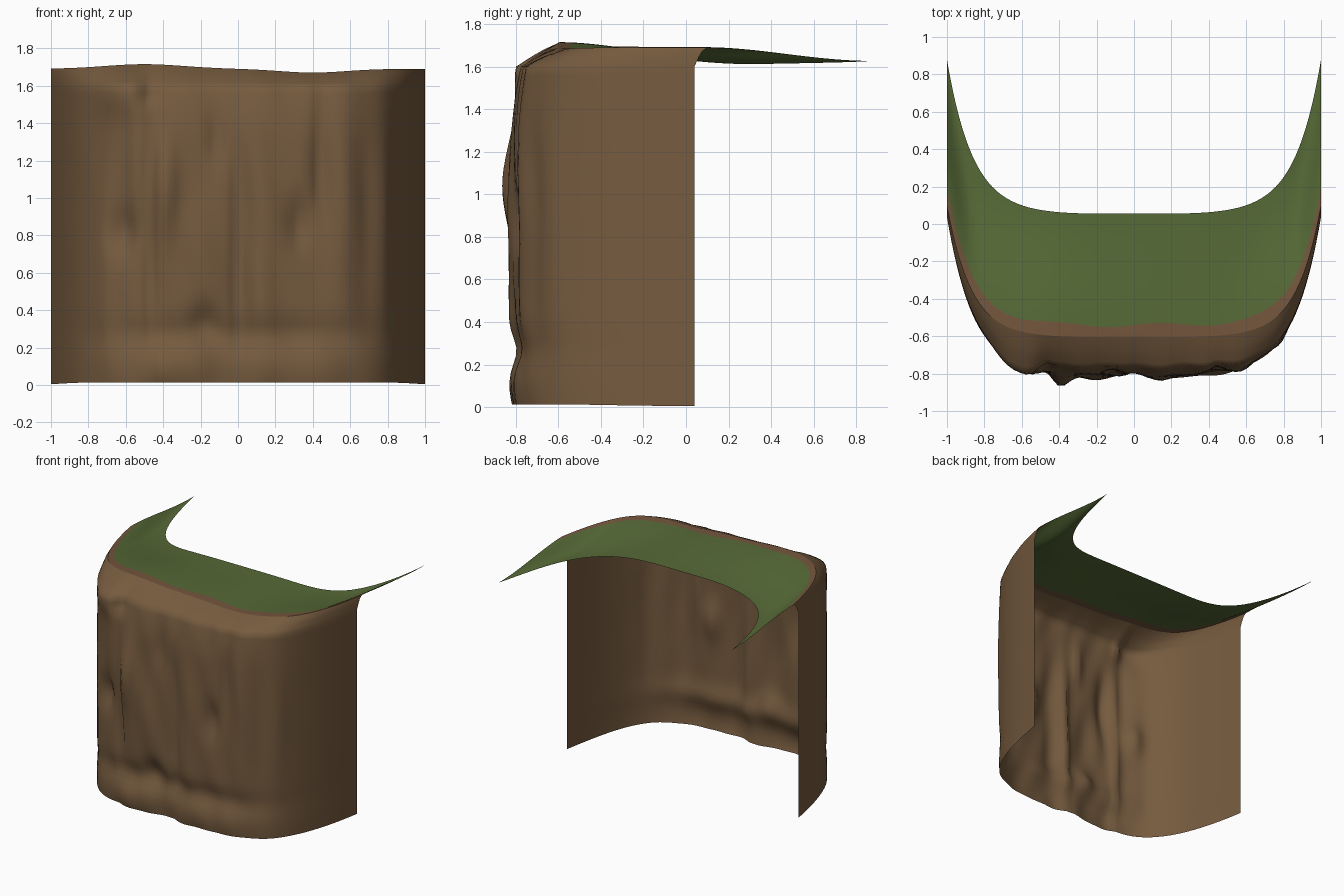
import bpy, math
from mathutils import Vector

if "Cube" in bpy.data.objects:
    bpy.data.objects.remove(bpy.data.objects["Cube"])


def material(name, rgb):
    m = bpy.data.materials.new(name)
    m.diffuse_color = (*rgb, 1)
    m.use_nodes = True
    m.node_tree.nodes["Principled BSDF"].inputs["Base Color"].default_value = m.diffuse_color
    return m


earth = material("earth brown", (0.180, 0.104, 0.049))
rim_earth = material("rim brown", (0.172, 0.092, 0.046))
grass = material("grass green", (0.094, 0.144, 0.038))

N = 84
XS = [math.sin(math.pi / 2 * (2 * i / N - 1)) for i in range(N + 1)]
XS[0], XS[-1] = -1.0, 1.0

# Rock relief: centre x, centre z, width, height, outward amount
BUMPS = [
    (-0.39, 1.03, .06, .25, .07), (-0.39, 0.10, .09, .12, .02),
    (-0.53, 1.25, .05, .30, .035), (-0.48, 1.56, .04, .06, -.05),
    (-0.60, 1.58, .12, .14, .06), (-0.62, 0.82, .07, .12, -.05),
    (-0.70, 0.60, .05, .50, .015), (-0.47, 0.60, .03, .50, -.035),
    (-0.22, 0.75, .10, .30, .03), (-0.18, 0.34, .08, .09, -.045),
    (-0.12, 1.30, .04, .15, -.03), (0.01, 0.70, .035, .60, -.045),
    (-0.08, 0.05, .13, .20, -.03), (0.13, 0.70, .06, .60, .025),
    (0.15, 1.00, .10, .45, .015), (0.33, 0.87, .06, .14, -.045),
    (0.44, 1.20, .04, .40, -.04), (0.56, 1.10, .06, .55, .025),
    (0.68, 0.90, .035, .50, -.01), (0.77, 0.90, .04, .50, .015),
]


def relief(x, z):
    d = sum(a * math.exp(-((x - cx) / sx) ** 2 - ((z - cz) / sz) ** 2)
            for cx, cz, sx, sz, a in BUMPS)
    mid = math.exp(-(x / .68) ** 4)
    d += mid * .018 * math.exp(-((z - .1) / .1) ** 2)        # foot
    d -= mid * .03 * math.exp(-((z - .27) / .08) ** 2)       # undercut above the foot
    lean = max(0, (z - 1.3) / .3)
    d -= mid * .04 * lean * lean                             # shoulder leaning back
    d += mid * .008 * math.sin(23 * x + 3 * z) * math.cos(7 * z + 5 * x)
    return d + mid * .02


def plan(x):
    return -0.785 + 1.025 * (.3 * x ** 4 + .505 * abs(x) ** 9)


def outward(x):
    slope = 1.025 * (1.2 * x ** 3 + 4.545 * abs(x) ** 8 * (1 if x > 0 else -1))
    return Vector((slope, -1, 0)).normalized()


def wall_point(x, z):
    p = Vector((x, plan(x), z)) + outward(x) * relief(x, z)
    if z == 0:
        p.z = 0.013 + .013 * x * math.sin(12 * x) * abs(x) ** 12
    return p


def crest(x):
    return 1.69 + .025 * math.exp(-((x + .5) / .3) ** 2) - .02 * math.exp(-((x - .4) / .25) ** 2)


def back_height(x):
    return 1.615 + .012 * x ** 30 + .05 * math.exp(-(x / .65) ** 4)


def rim_width(x):
    return .06 + .12 * (1 - x ** 4)


def grass_start(x):
    return .16 + .085 * (1 - x ** 4) + .012 * math.sin(11 * x) * (1 - x * x)


def top_point(x, t):
    """Point on the top, t being the distance back from the wall's upper edge."""
    w = rim_width(x)
    base = wall_point(x, 1.6)
    k = min(1, t / w)
    y = base.y * (1 - k) + (plan(x) + w) * k if t < w else plan(x) + t
    px = base.x * (1 - k) + x * k
    if t < w:
        bend = .6 * x ** 4 + .4
        z = 1.6 + (crest(x) - 1.6) * (bend * math.sin(k * math.pi / 2) + (1 - bend) * k)
    else:
        s = (t - w) / (.84 - w)
        dip = .02 * math.exp(-((abs(x) - .88) / .08) ** 2) * math.sin(math.pi * s)
        z = crest(x) - (crest(x) - back_height(x)) * s * s * (3 - 2 * s) - dip
    return Vector((px, y, z))


def sheet(name, rows, mat):
    verts = [p for r in rows for p in r]
    n = N + 1
    faces = [(j * n + i, j * n + i + 1, (j + 1) * n + i + 1, (j + 1) * n + i)
             for j in range(len(rows) - 1) for i in range(N)]
    me = bpy.data.meshes.new(name)
    me.from_pydata(verts, [], faces)
    me.materials.append(mat)
    me.shade_smooth()
    ob = bpy.data.objects.new(name, me)
    bpy.context.collection.objects.link(ob)
    return ob


# Cliff wall with its rounded upper edge
rows = [[wall_point(x, 1.6 * j / 40) for x in XS] for j in range(41)]
rows += [[top_point(x, rim_width(x) * k) for x in XS] for k in (.15, .35, .6, 1)]
sheet("cliff_wall", rows, earth)

# Bare earth strip between wall and grass
sheet("earth_rim", [[top_point(x, rim_width(x) + (grass_start(x) - rim_width(x)) * k) for x in XS]
                    for k in (0, .5, 1)], rim_earth)

# Grass top
sheet("grass_top", [[top_point(x, grass_start(x) + (.84 - grass_start(x)) * k / 12) for x in XS]
                    for k in range(13)], grass)
